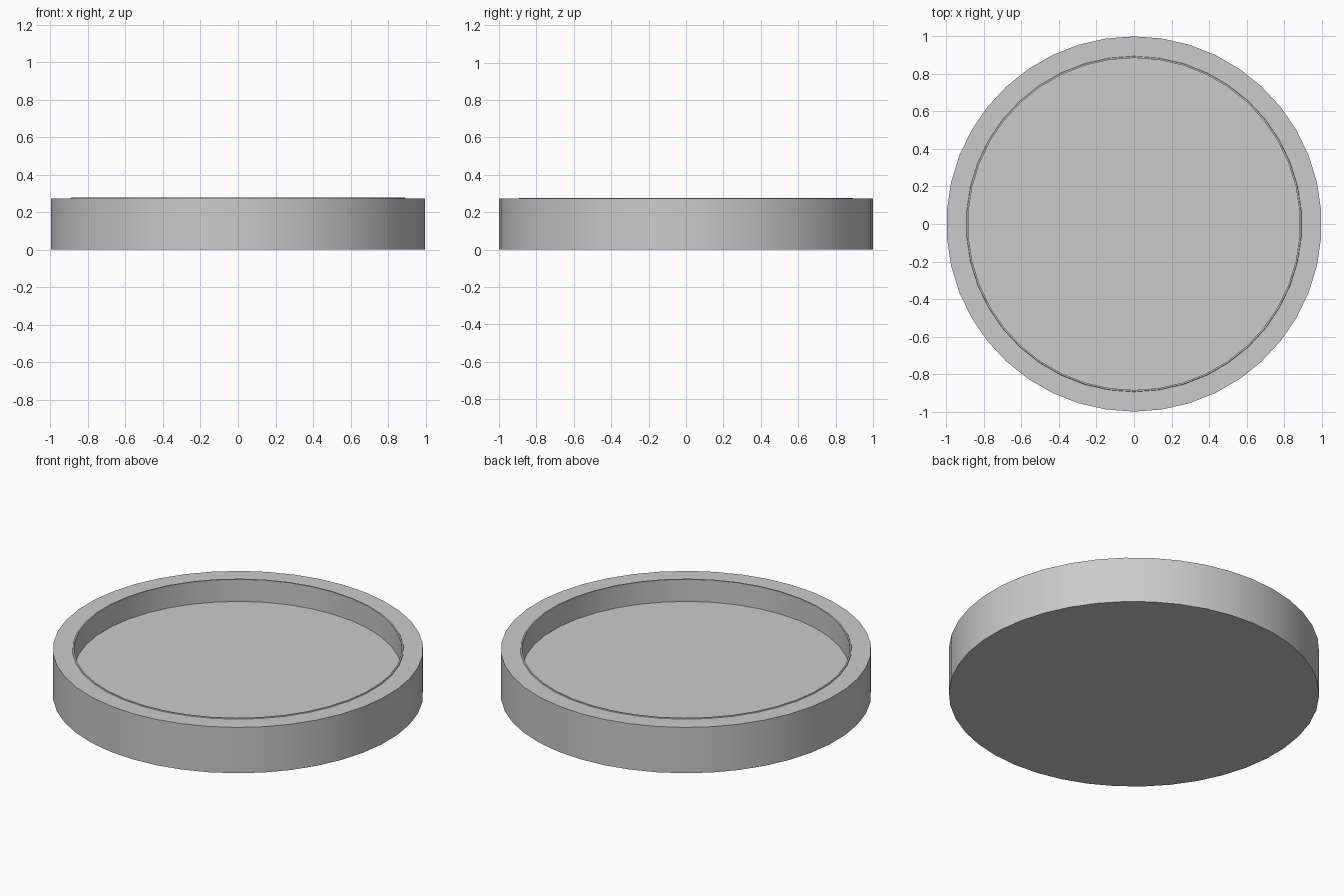
import bpy, bmesh, math

if "Cube" in bpy.data.objects:
    bpy.data.objects.remove(bpy.data.objects["Cube"])

SIDES = 42

def lathe(name, profile):
    """Revolve a (radius, z) profile; close it with caps at both ends."""
    bm = bmesh.new()
    rings = [[bm.verts.new((r * math.sin(2 * math.pi * i / SIDES),
                            r * math.cos(2 * math.pi * i / SIDES), z))
              for i in range(SIDES)] for r, z in profile]
    for a, b in zip(rings, rings[1:]):
        for i in range(SIDES):
            j = (i + 1) % SIDES
            bm.faces.new((a[i], a[j], b[j], b[i]))
    bm.faces.new(rings[0])
    bm.faces.new(rings[-1])
    bmesh.ops.recalc_face_normals(bm, faces=bm.faces)
    mesh = bpy.data.meshes.new(name)
    bm.to_mesh(mesh)
    bm.free()
    obj = bpy.data.objects.new(name, mesh)
    bpy.context.collection.objects.link(obj)
    bpy.context.view_layer.objects.active = obj
    obj.select_set(True)
    bpy.ops.object.shade_smooth_by_angle(angle=math.radians(30))
    obj.select_set(False)

# Round tray: outer wall, flat rim, fine inner lip, recessed floor
lathe("round_tray", [(1.0, 0), (1.0, 0.273), (0.895, 0.273), (0.893, 0.277),
                     (0.885, 0.277), (0.885, 0.145)])
